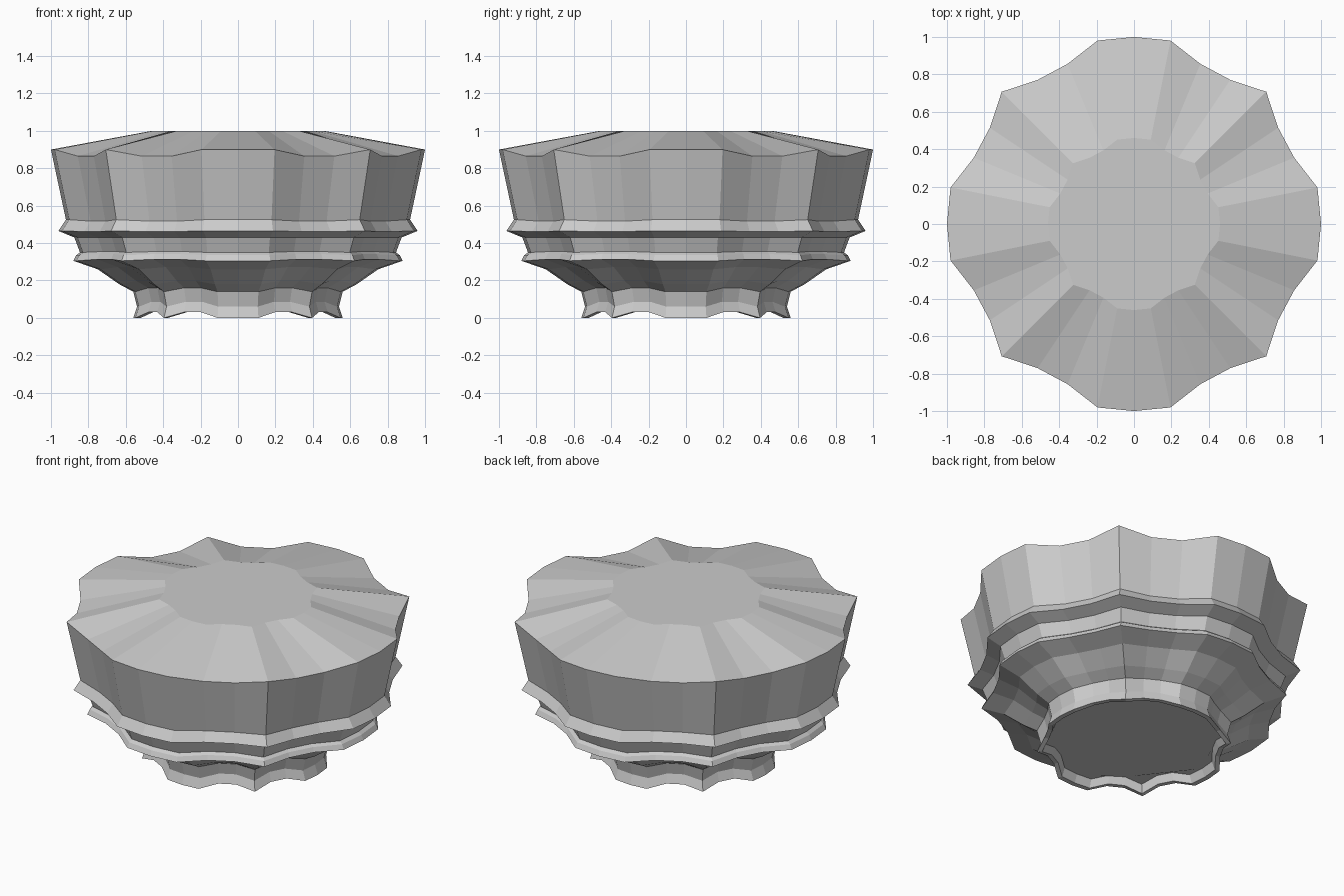
import bpy, bmesh
from math import cos, sin, pi

if "Cube" in bpy.data.objects:
    bpy.data.objects.remove(bpy.data.objects["Cube"])

SIDES = 32
VALLEY = 0.927      # fluted vertices shrink towards the middle
MID_Z = 0.42

# profile: radius, height, whether the flutes also shift the height
PROFILE = [
    (0.46, 1.00, False), (1.00, 0.90, True), (0.92, 0.525, True),
    (0.96, 0.465, True), (0.875, 0.43, True), (0.845, 0.35, True),
    (0.865, 0.335, True), (0.88, 0.305, True), (0.75, 0.26, True),
    (0.635, 0.18, True), (0.56, 0.14, True), (0.54, 0.06, True),
    (0.56, 0.00, True), (0.53, 0.00, True), (0.51, 0.05, True),
]


def ring(bm, radius, height, shift):
    """One fluted ring: two of every four-step group are pulled inwards."""
    verts = []
    for i in range(SIDES):
        a = 2 * pi * i / SIDES
        s = VALLEY if i % 8 in (2, 3, 5, 6) else 1.0
        z = MID_Z + (height - MID_Z) * s if shift else height
        verts.append(bm.verts.new((radius * s * cos(a), radius * s * sin(a), z)))
    return verts


# fluted knob body, lathed from the profile
bm = bmesh.new()
rings = [ring(bm, *p) for p in PROFILE]
for upper, lower in zip(rings, rings[1:]):
    for i in range(SIDES):
        j = (i + 1) % SIDES
        bm.faces.new((upper[i], lower[i], lower[j], upper[j]))

# flat top and recessed underside
bm.faces.new(rings[0])
bm.faces.new(list(reversed(rings[-1])))
bmesh.ops.recalc_face_normals(bm, faces=bm.faces[:])

mesh = bpy.data.meshes.new("fluted_knob")
bm.to_mesh(mesh)
bm.free()
knob = bpy.data.objects.new("fluted_knob", mesh)
bpy.context.collection.objects.link(knob)
